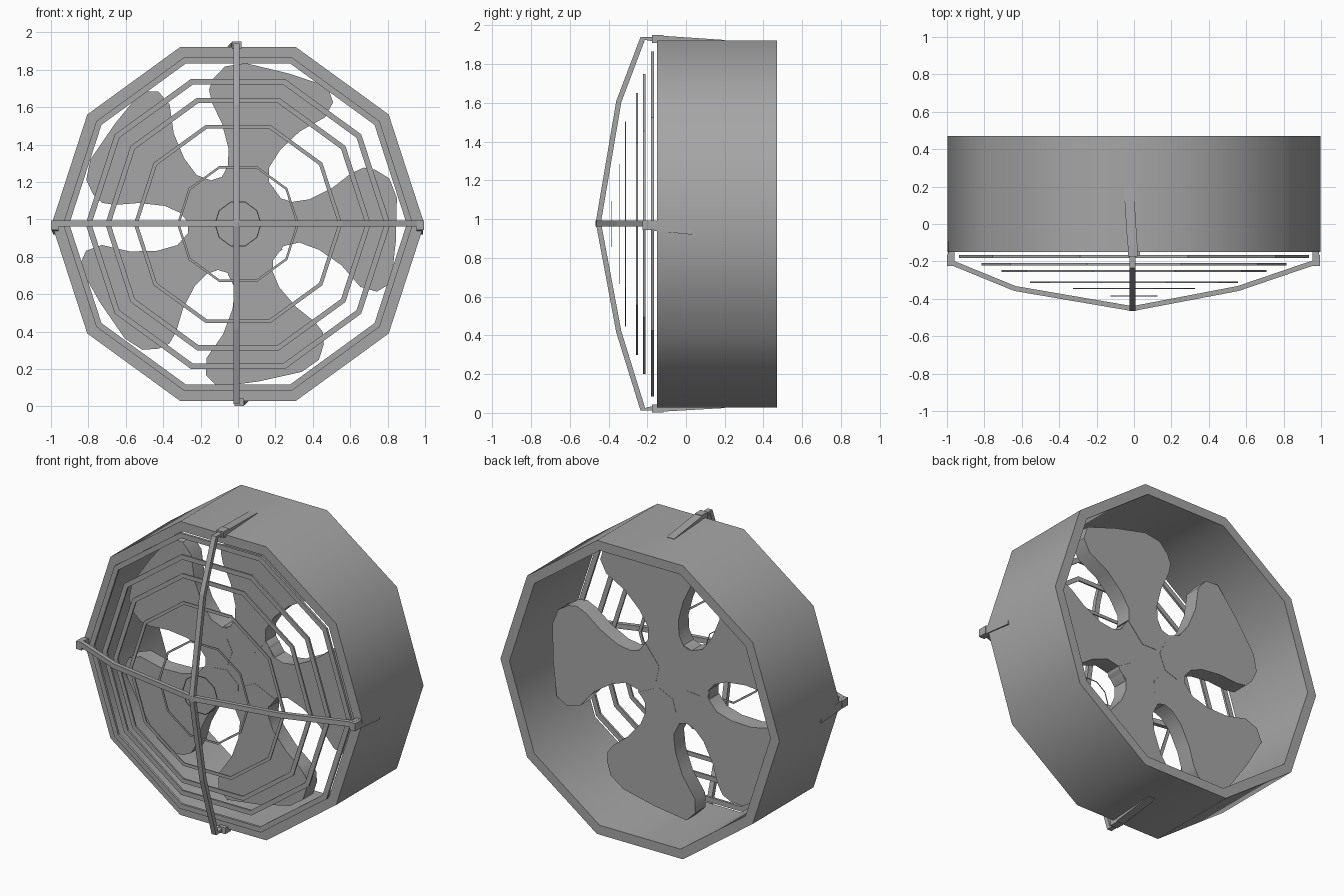
import bpy, bmesh, math
from mathutils import Matrix, Vector

cube = bpy.data.objects.get("Cube")
if cube:
    bpy.data.objects.remove(cube, do_unlink=True)

grey = bpy.data.materials.new("plain_grey")
grey.use_nodes = True
colour = (0.38, 0.38, 0.38, 1)
grey.diffuse_color = colour
grey.node_tree.nodes["Principled BSDF"].inputs["Base Color"].default_value = colour

CZ = 0.975                      # height of the fan axis
APOTHEM = math.cos(math.pi / 10)


def finish(name, bm, smooth=False):
    bmesh.ops.recalc_face_normals(bm, faces=bm.faces)
    mesh = bpy.data.meshes.new(name)
    bm.to_mesh(mesh)
    bm.free()
    mesh.materials.append(grey)
    ob = bpy.data.objects.new(name, mesh)
    bpy.context.collection.objects.link(ob)
    if smooth:
        bpy.ops.object.select_all(action='DESELECT')
        ob.select_set(True)
        bpy.context.view_layer.objects.active = ob
        bpy.ops.object.shade_smooth_by_angle(angle=math.radians(40))


def loft(bm, loops, closed=False):
    """Bridge matching vertex loops; cap the ends or close round."""
    rows = [[bm.verts.new(p) for p in loop] for loop in loops]
    pairs = list(zip(rows, rows[1:]))
    if closed:
        pairs.append((rows[-1], rows[0]))
    else:
        bm.faces.new(rows[0])
        bm.faces.new(rows[-1])
    for a, b in pairs:
        for i in range(len(a)):
            j = (i + 1) % len(a)
            bm.faces.new((a[i], a[j], b[j], b[i]))


def decagon_ring(name, outer, inner, y0, y1, smooth=False):
    loops = []
    for i in range(10):
        a = math.radians(36 * i)
        loops.append([(r * math.cos(a), y, CZ + r * math.sin(a))
                      for r, y in ((outer, y0), (outer, y1), (inner, y1), (inner, y0))])
    bm = bmesh.new()
    loft(bm, loops, closed=True)
    finish(name, bm, smooth)


# Outer housing
decagon_ring("housing", 0.996, 0.932, -0.15, 0.47, True)

# Guard rings: apothem, front position, band width, thickness
rings = [(0.89, -0.173, 0.032, 0.015), (0.775, -0.215, 0.030, 0.012),
         (0.675, -0.252, 0.027, 0.010), (0.53, -0.312, 0.020, 0.007),
         (0.31, -0.345, 0.012, 0.004), (0.12, -0.385, 0.005, 0.003)]
for n, (ap, y, width, thick) in enumerate(rings):
    decagon_ring(f"guard_ring_{n + 1}", ap / APOTHEM, (ap - width) / APOTHEM,
                 y - thick / 2, y + thick / 2)


def plate(name, outline, y0, y1):
    bm = bmesh.new()
    loft(bm, [[(p.x, y, CZ + p.y) for p in outline] for y in (y0, y1)])
    finish(name, bm, True)


# Five unevenly spaced blades turned about a ten-sided hub
blade = [(-0.05, 0.1), (-0.155, 0.225), (-0.09, 0.245), (-0.055, 0.31), (-0.05, 0.4),
         (-0.085, 0.535), (-0.14, 0.65), (-0.155, 0.72), (-0.13, 0.78), (-0.07, 0.842),
         (0.04, 0.86), (0.27, 0.805), (0.48, 0.735), (0.508, 0.65), (0.465, 0.57),
         (0.33, 0.495), (0.225, 0.395), (0.165, 0.3), (0.166, 0.217), (0.06, 0.1)]
for n, angle in enumerate((0, -78, -154, -222, -291)):
    turn = Matrix.Rotation(math.radians(angle), 2)
    plate(f"blade_{n + 1}", [turn @ Vector(p) for p in blade], 0.045, 0.15)
plate("hub", [Matrix.Rotation(math.radians(36 * i + 18), 2) @ Vector((0.28, 0))
              for i in range(10)], 0.047, 0.148)


# Crossed guard struts, following a bent path of (across, y)
def strut(name, path, side, vertical):
    loops = []
    for i, (d, y) in enumerate(path):
        a = Vector(path[max(i - 1, 0)])
        b = Vector(path[min(i + 1, len(path) - 1)])
        t = (b - a).normalized()
        nrm = Vector((-t.y, t.x)) * 0.027       # thickness towards the housing
        loop = []
        for s, depth in ((-1, 0), (1, 0), (1, 1), (-1, 1)):
            u, v = d + nrm.x * depth, y + nrm.y * depth
            w = side + s * 0.016
            loop.append((w, v, CZ + u) if vertical else (u, v, CZ + w))
        loops.append(loop)
    bm = bmesh.new()
    loft(bm, loops)
    finish(name, bm)


strut("vertical_strut", [(-0.962, -0.15), (-0.962, -0.235), (-0.56, -0.36), (0.008, -0.466),
                         (0.635, -0.36), (0.965, -0.235), (0.965, -0.15)], -0.008, True)
strut("horizontal_strut", [(-0.985, -0.165), (-0.978, -0.22), (-0.64, -0.358), (-0.008, -0.466),
                           (0.56, -0.358), (0.965, -0.22), (0.98, -0.165)], 0.003, False)

# Clips and tapered tails that hold the struts to the housing
for name, turn, flip, reach, y_clip, y_tip, r_tip in (
        ("top", 0, 1, 0.975, -0.175, 0.2, 0.95), ("left", -90, -1, 0.994, -0.225, 0.03, 0.988),
        ("bottom", 180, 1, 0.972, -0.175, 0.2, 0.95), ("right", 90, 1, 1.0, -0.225, 0.03, 0.988)):
    spin = Matrix.Translation((0, 0, CZ)) @ Matrix.Rotation(math.radians(turn), 4, 'Y').inverted()

    def rect(x0, x1, y, low, high):
        return [spin @ Vector((flip * x, y, z))
                for x, z in ((x0, low), (x1, low), (x1, high), (x0, high))]

    bm = bmesh.new()
    loft(bm, [rect(-0.032, 0.018, y, reach - 0.04, reach) for y in (y_clip, y_clip + 0.06)])
    loft(bm, [rect(-0.035, 0.018, y_clip + 0.06, reach - 0.04, reach - 0.004),
              rect(-0.055, -0.002, y_tip, r_tip - 0.02, r_tip)])
    finish(f"{name}_clip", bm)
